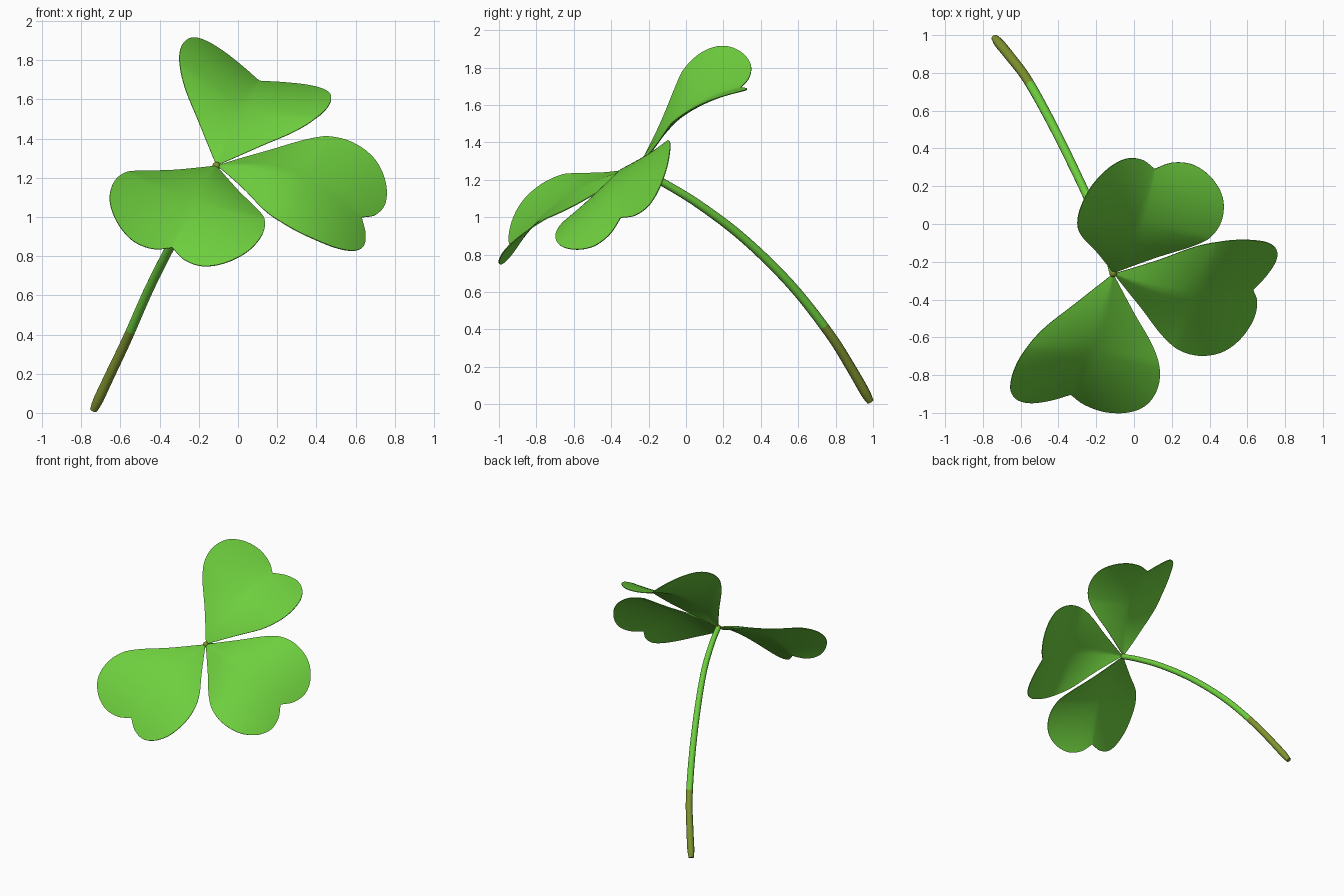
import bpy, bmesh
from math import radians
from mathutils import Vector

cube = bpy.data.objects.get("Cube")
if cube:
    bpy.data.objects.remove(cube, do_unlink=True)


def material(name, rgb):
    m = bpy.data.materials.new(name)
    m.use_nodes = True
    m.diffuse_color = (*rgb, 1)
    bsdf = m.node_tree.nodes["Principled BSDF"]
    bsdf.inputs["Base Color"].default_value = (*rgb, 1)
    bsdf.inputs["Roughness"].default_value = 0.7
    return m


leaf_green = material("leaf green", (0.155, 0.62, 0.048))
stem_olive = material("stem olive", (0.21, 0.29, 0.028))


def bake(source, name, *mats):
    """Turn a curve or modified object into a plain smooth mesh object."""
    bpy.context.collection.objects.link(source)
    graph = bpy.context.evaluated_depsgraph_get()
    mesh = bpy.data.meshes.new_from_object(source.evaluated_get(graph))
    bpy.data.objects.remove(source, do_unlink=True)
    mesh.name = name
    mesh.materials.clear()
    for m in mats:
        mesh.materials.append(m)
    for p in mesh.polygons:
        p.use_smooth = True
    mesh.set_sharp_from_angle(angle=radians(50))
    bpy.context.collection.objects.link(bpy.data.objects.new(name, mesh))
    return mesh


def spline(pts, steps):
    """Smooth curve through the points (Catmull-Rom)."""
    p = [Vector(q) for q in pts]
    p = [2 * p[0] - p[1]] + p + [2 * p[-1] - p[-2]]
    out = []
    for i in range(1, len(p) - 2):
        a, b, c, d = p[i - 1:i + 3]
        for j in range(steps):
            t = j / steps
            out.append(0.5 * (2 * b + (c - a) * t + (2 * a - 5 * b + 4 * c - d) * t * t
                              + (3 * b - a - 3 * c + d) * t ** 3))
    return out + [p[-2]]


# Frame of the leaf whorl: three leaves a quarter turn apart
hub = Vector((-0.11, -0.26, 1.26))
back = Vector((0.29, 0.78, 0.555)).normalized()
side = Vector((0.936, -0.128, -0.333))
side = (side - back * side.dot(back)).normalized()
normal = side.cross(back)

# Half of the heart outline: distance along the midrib, distance from it
NOTCH = 0.79
HALF = spline([(0.01, 0.006), (0.2, 0.169), (0.35, 0.306), (0.47, 0.38), (0.6, 0.405),
               (0.73, 0.38), (0.82, 0.305), (0.862, 0.2), (0.845, 0.09), (NOTCH, 0)], 6)


def leaf(name, along, length, rise, droop, curls):
    """Leaf with an arched midrib; curls gives (base, growth) for each half."""
    across = normal.cross(along)
    rows, cols = len(HALF), 14
    bm = bmesh.new()
    for sign, (curl, growth) in zip((1, -1), curls):
        grid = []
        for i, edge in enumerate(HALF):
            rib = Vector((NOTCH * i / (rows - 1), 0))
            row = []
            for j in range(cols + 1):
                d, s = rib.lerp(edge, j / cols)
                s = max(s, 0)
                # arched midrib, lobes curling up, ridge fading out from the hub
                lift = rise * d - droop * d * d + s ** 1.3 * (curl + growth * (d - 0.5))
                lift -= 0.2 * s * max(0, 1 - d / 0.45)
                row.append(bm.verts.new(hub + along * d * length + across * s * sign + normal * lift))
            grid.append(row)
        for i in range(rows - 1):
            for j in range(cols):
                quad = [grid[i][j], grid[i + 1][j], grid[i + 1][j + 1], grid[i][j + 1]]
                bm.faces.new(quad if sign < 0 else quad[::-1])
    bmesh.ops.remove_doubles(bm, verts=bm.verts, dist=0.0005)
    bmesh.ops.recalc_face_normals(bm, faces=bm.faces)
    mesh = bpy.data.meshes.new(name + "_sheet")
    bm.to_mesh(mesh)
    bm.free()
    sheet = bpy.data.objects.new(name + "_sheet", mesh)
    solid = sheet.modifiers.new("thickness", "SOLIDIFY")
    solid.thickness = 0.005
    solid.offset = 0
    bake(sheet, name, leaf_green)


leaf("back_leaf", back, 0.93, 0.459, 0.527, [(0.43, 0.4), (0.26, 0.3)])
leaf("left_leaf", side, 1.0, 0.576, 0.74, [(0.06, 0.5), (-0.05, 0.6)])
leaf("front_leaf", -back, 1.01, 0.459, 0.527, [(0.17, 0.5), (0.15, 0.65)])

# Stem: tube along a drooping path with a rounded foot, olive at the foot
path = spline([(-0.737, 0.985, 0.015), (-0.655, 0.885, 0.19), (-0.565, 0.765, 0.38), (-0.45, 0.56, 0.64),
               (-0.325, 0.31, 0.885), (-0.215, 0.07, 1.068), (-0.145, -0.13, 1.19),
               tuple(hub - normal * 0.005)], 6)
curve = bpy.data.curves.new("stem_path", "CURVE")
curve.dimensions = "3D"
curve.bevel_depth = 0.027
curve.bevel_resolution = 4
curve.use_fill_caps = True
line = curve.splines.new("POLY")
line.points.add(len(path) - 1)
for i, (pt, co) in enumerate(zip(line.points, path)):
    pt.co = (*co, 1)
    pt.radius = min(0.7 + 0.2 * i, 1 - 0.25 * i / (len(path) - 1))
tube = bake(bpy.data.objects.new("stem_path", curve), "stem", leaf_green, stem_olive)
for poly in tube.polygons:
    poly.material_index = int(poly.center.z < 0.42)

# Small knob where the leaves meet the stem
bm = bmesh.new()
bmesh.ops.create_uvsphere(bm, u_segments=16, v_segments=10, radius=0.021)
bmesh.ops.translate(bm, verts=bm.verts, vec=hub)
knob = bpy.data.meshes.new("knob_ball")
bm.to_mesh(knob)
bm.free()
bake(bpy.data.objects.new("knob_ball", knob), "leaf_joint", stem_olive)
